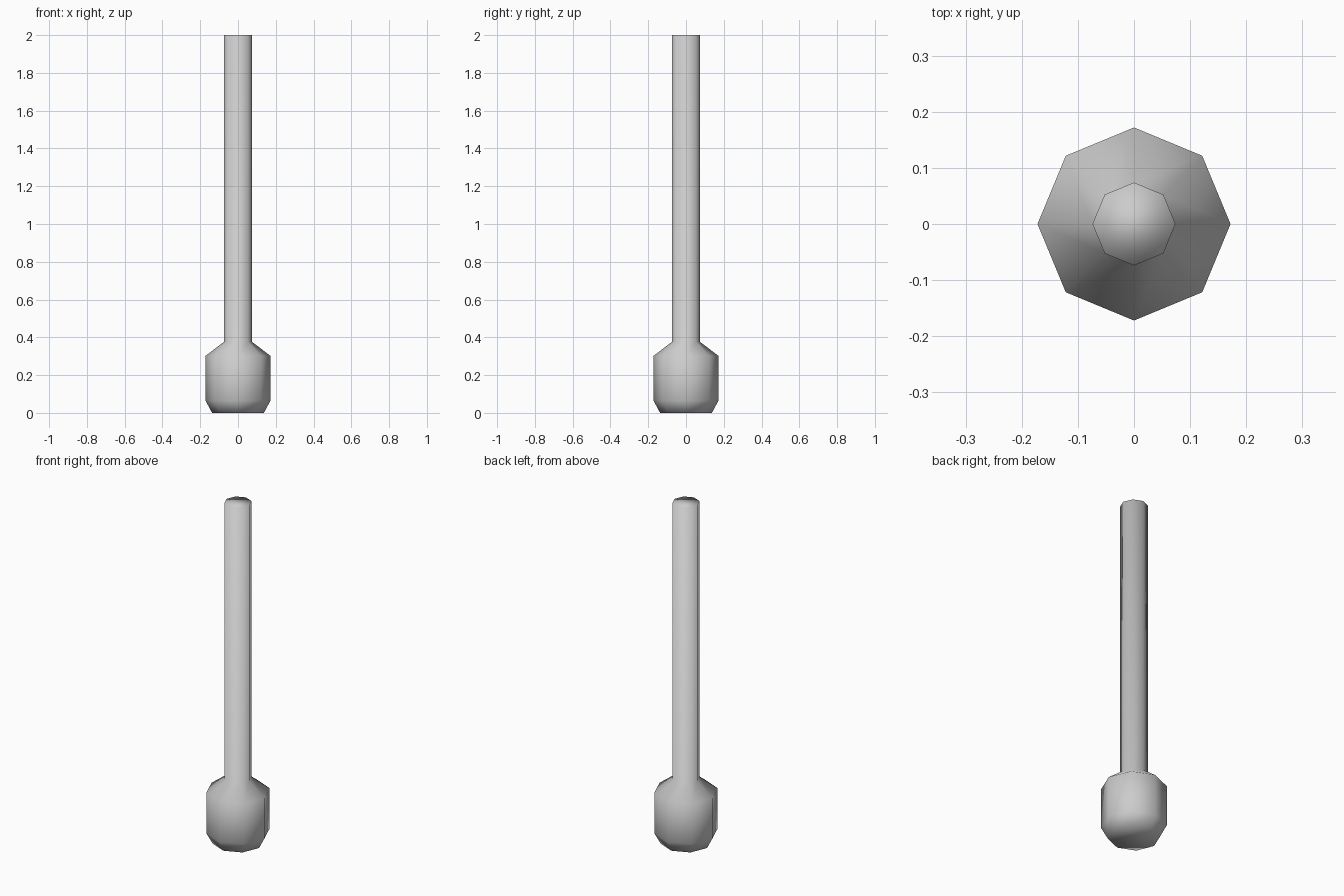
import bpy, bmesh, math

if "Cube" in bpy.data.objects:
    bpy.data.objects.remove(bpy.data.objects["Cube"])

SIDES = 8
# (radius, height) from foot to tip
PROFILE = [(0.137, 0.0), (0.172, 0.065), (0.172, 0.302), (0.074, 0.376), (0.074, 2.0)]

# Eight-sided weighted base flowing into a long shaft
bm = bmesh.new()
rings = []
for r, z in PROFILE:
    rings.append([bm.verts.new((r * math.cos(math.tau * i / SIDES),
                                r * math.sin(math.tau * i / SIDES), z))
                  for i in range(SIDES)])
for low, high in zip(rings, rings[1:]):
    for i in range(SIDES):
        j = (i + 1) % SIDES
        bm.faces.new((low[i], low[j], high[j], high[i]))

# Flat end caps
bm.faces.new(rings[0][::-1])
bm.faces.new(rings[-1])
for f in bm.faces:
    f.smooth = True

mesh = bpy.data.meshes.new("bulb_and_shaft")
bm.to_mesh(mesh)
bm.free()
bpy.context.collection.objects.link(bpy.data.objects.new("bulb_and_shaft", mesh))
